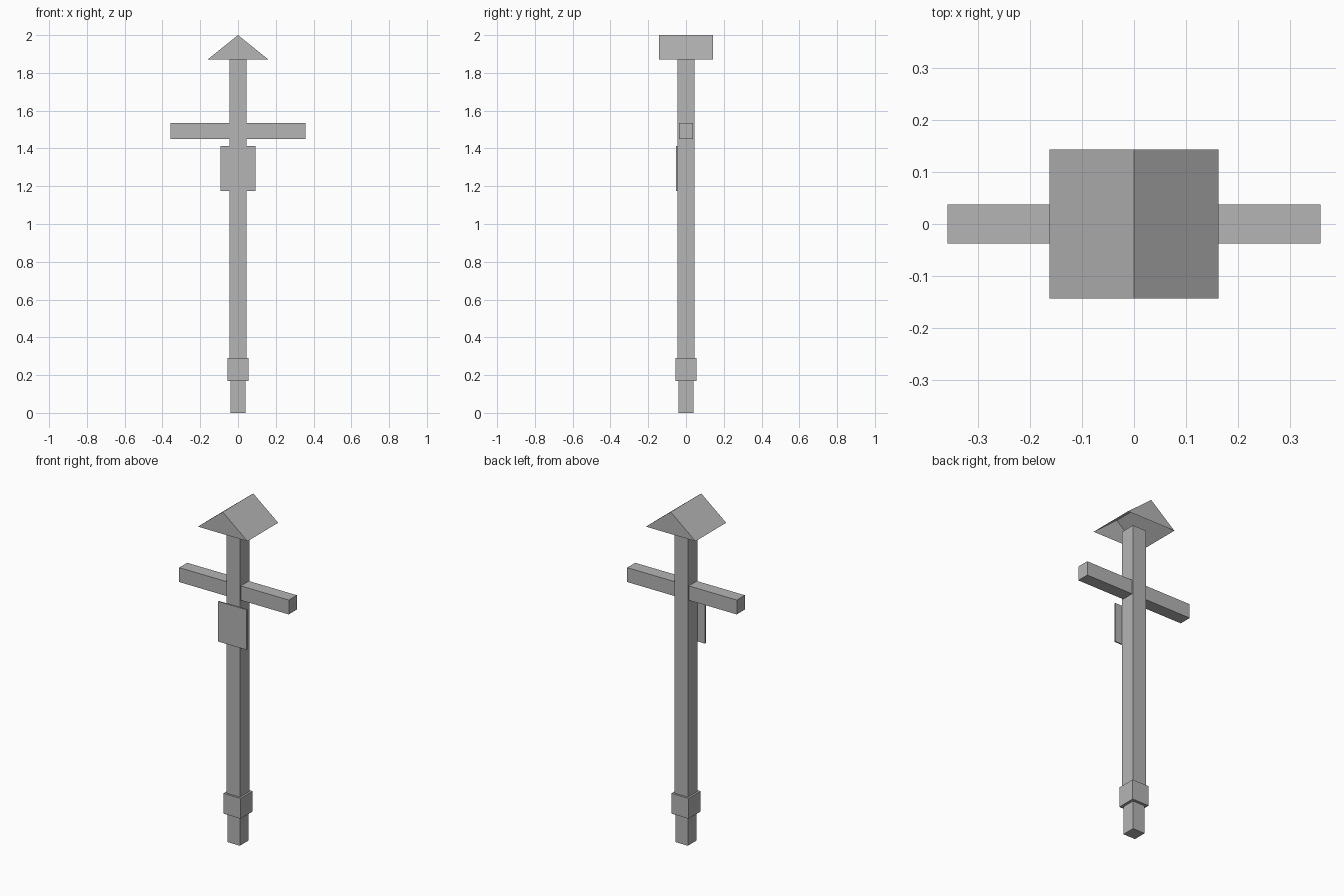
import bpy
import bmesh

if "Cube" in bpy.data.objects:
    bpy.data.objects.remove(bpy.data.objects["Cube"])

grey = bpy.data.materials.new("plain grey")
grey.diffuse_color = (0.46, 0.46, 0.46, 1)
grey.use_nodes = True
grey.node_tree.nodes["Principled BSDF"].inputs["Base Color"].default_value = grey.diffuse_color


def add_object(name, bm):
    bmesh.ops.recalc_face_normals(bm, faces=bm.faces)
    mesh = bpy.data.meshes.new(name)
    bm.to_mesh(mesh)
    bm.free()
    mesh.materials.append(grey)
    obj = bpy.data.objects.new(name, mesh)
    bpy.context.collection.objects.link(obj)
    return obj


def box(name, x, y, z):
    """Box from (min, max) pairs on each axis."""
    bm = bmesh.new()
    bmesh.ops.create_cube(bm, size=1)
    for v in bm.verts:
        v.co = [r[0] if c < 0 else r[1] for c, r in zip(v.co, (x, y, z))]
    return add_object(name, bm)


def square(name, half, z0, z1):
    return box(name, (-half, half), (-half, half), (z0, z1))


# Post: foot, collar and shaft stacked
square("foot", 0.040, 0.0, 0.17)
square("collar", 0.056, 0.17, 0.29)
square("post", 0.045, 0.29, 1.87)

# Crossbar through the post
box("crossbar", (-0.358, 0.358), (-0.0375, 0.0375), (1.45, 1.535))

# Thin sign plate on the front of the post
box("sign_plate", (-0.093, 0.093), (-0.052, -0.045), (1.175, 1.412))

# Gable roof: two slopes and two gables, open underneath
bm = bmesh.new()
ends = []
for y in (-0.143, 0.143):
    ends.append([bm.verts.new((x, y, z))
                 for x, z in ((-0.162, 1.87), (0, 2.0), (0.162, 1.87))])
    bm.faces.new(ends[-1])
for i in range(2):
    bm.faces.new((ends[0][i], ends[0][i + 1], ends[1][i + 1], ends[1][i]))
add_object("roof", bm)
